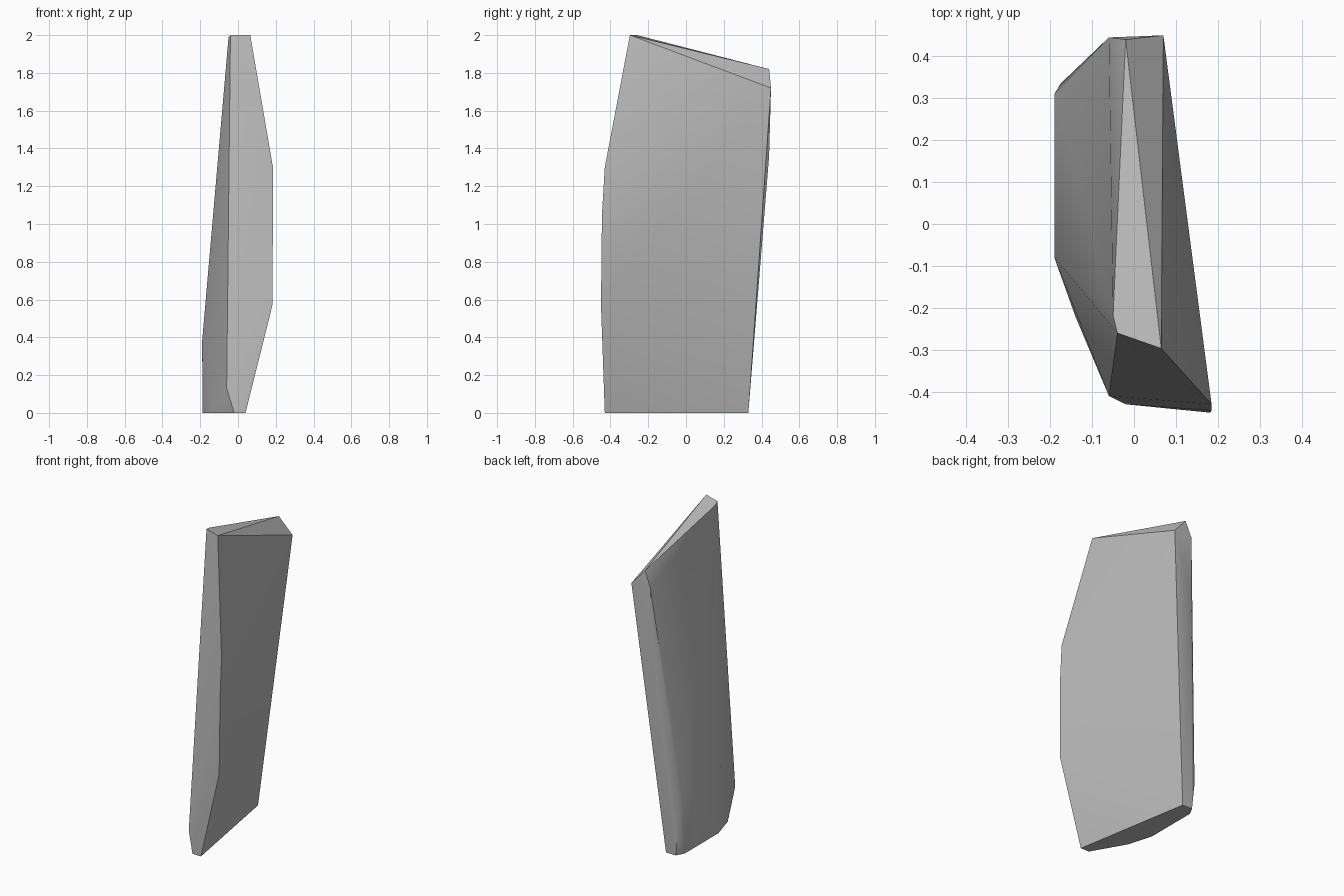
import bpy
import bmesh
import math

# Start clean: drop only the default cube
default_cube = bpy.data.objects.get("Cube")
if default_cube:
    bpy.data.objects.remove(default_cube, do_unlink=True)


def flat_material(name, colour):
    """Plain single-colour material for viewport and render."""
    material = bpy.data.materials.new(name)
    material.use_nodes = True
    material.diffuse_color = colour
    for node in material.node_tree.nodes:
        if node.type == "BSDF_PRINCIPLED":
            node.inputs["Base Color"].default_value = colour
            node.inputs["Roughness"].default_value = 0.9
    return material


def faceted_stone(name, corner_groups, material):
    """Wrap a tight convex skin around the corner points of every group."""
    mesh_builder = bmesh.new()
    for group in corner_groups:
        for corner in group:
            mesh_builder.verts.new(corner)
    hull = bmesh.ops.convex_hull(mesh_builder, input=mesh_builder.verts[:])
    unused = set(hull["geom_interior"]) | set(hull["geom_unused"])
    loose = [item for item in unused if isinstance(item, bmesh.types.BMVert)]
    bmesh.ops.delete(mesh_builder, geom=loose, context="VERTS")
    bmesh.ops.recalc_face_normals(mesh_builder, faces=mesh_builder.faces[:])
    mesh = bpy.data.meshes.new(name)
    mesh_builder.to_mesh(mesh)
    mesh_builder.free()
    mesh.materials.append(material)
    stone = bpy.data.objects.new(name, mesh)
    bpy.context.scene.collection.objects.link(stone)
    return stone


# Sloping top: high at the front, falling towards the back
top_corners = [(-.04, -.26, 2), (.065, -.297, 2), (-.05, -.22, 1.99),
               (-.02, .44, 1.82), (.07, .45, 1.72), (-.06, .445, 1.72)]

# Bulging front edge of the broad left side
front_edge = [(.185, -.43, 1.3), (.185, -.445, 1.05), (.182, -.45, .57)]

# Back ridge and lower swell of the right side
right_swell = [(-.06, .44, 1.36), (-.175, .335, .17), (-.19, .31, .36),
               (-.19, -.08, .38), (-.06, -.41, .13)]

# Flat foot with a rounded right side
foot_corners = [(.04, -.43, 0), (-.09, .33, 0), (-.16, .33, 0),
                (-.187, .28, 0), (-.187, -.06, 0), (-.14, -.22, 0),
                (-.02, -.43, 0)]

grey = flat_material("stone grey", (.5, .5, .5, 1))
shard = faceted_stone("stone_shard",
                      [top_corners, front_edge, right_swell, foot_corners], grey)

# Smooth the gentle bends, keep the hard breaks crisp
bpy.ops.object.select_all(action="DESELECT")
shard.select_set(True)
bpy.context.view_layer.objects.active = shard
bpy.ops.object.shade_smooth_by_angle(angle=math.radians(30))
